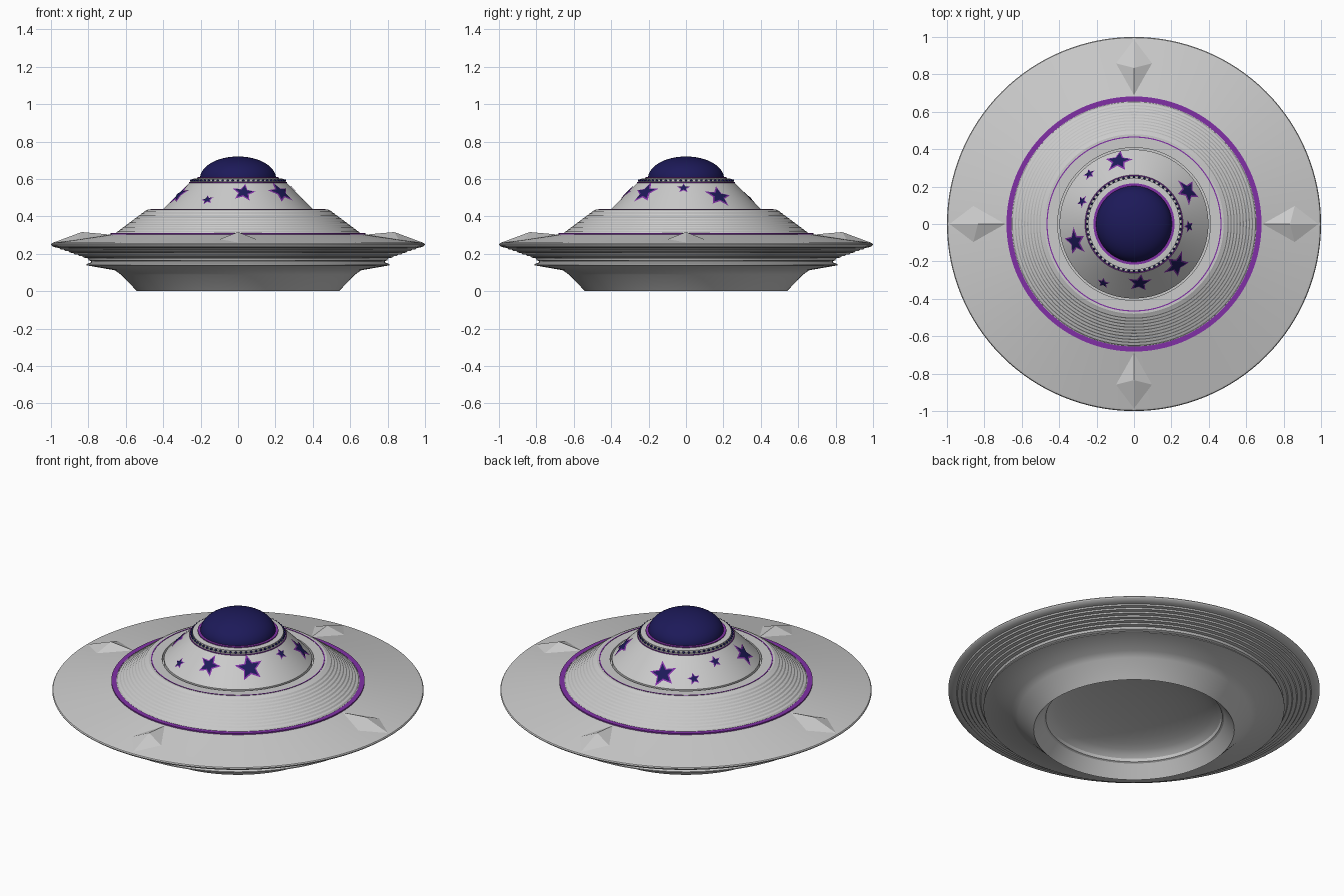
import bpy, bmesh, math
from math import sin, cos, pi

if "Cube" in bpy.data.objects:
    bpy.data.objects.remove(bpy.data.objects["Cube"])

SEG = 128


def material(name, rgb):
    m = bpy.data.materials.new(name)
    m.diffuse_color = (*rgb, 1)
    m.use_nodes = True
    m.node_tree.nodes["Principled BSDF"].inputs["Base Color"].default_value = m.diffuse_color
    return m


NAVY = material("navy", (0.012, 0.01, 0.10))
PURPLE = material("purple", (0.22, 0.03, 0.38))


def finish(name, bm, mat=None, angle=25):
    bmesh.ops.remove_doubles(bm, verts=bm.verts, dist=1e-5)
    bmesh.ops.recalc_face_normals(bm, faces=bm.faces)
    me = bpy.data.meshes.new(name)
    bm.to_mesh(me)
    bm.free()
    ob = bpy.data.objects.new(name, me)
    bpy.context.collection.objects.link(ob)
    if mat:
        me.materials.append(mat)
    bpy.ops.object.select_all(action='DESELECT')
    ob.select_set(True)
    bpy.context.view_layer.objects.active = ob
    bpy.ops.object.shade_smooth_by_angle(angle=math.radians(angle))
    return ob


def lathe(name, profile, mat=None, closed=False):
    """Revolve (radius, z) points about the z axis."""
    bm = bmesh.new()
    vs = [bm.verts.new((r, 0, z)) for r, z in profile]
    n = len(vs)
    edges = [bm.edges.new((vs[i], vs[(i + 1) % n])) for i in range(n if closed else n - 1)]
    bmesh.ops.spin(bm, geom=vs + edges, cent=(0, 0, 0), axis=(0, 0, 1),
                   angle=2 * pi, steps=SEG, use_merge=True)
    return finish(name, bm, mat)


def stairs(r0, z0, r1, z1, n, lag):
    """Stepped slope from one point to another."""
    pts = []
    for i in range(n):
        a, b = i / n, (i + 1) / n
        m = a + (b - a) * 0.5
        pts.append((r0 + (r1 - r0) * a, z0 + (z1 - z0) * a))
        pts.append((r0 + (r1 - r0) * (m - lag / n), z0 + (z1 - z0) * (m + lag / n)))
    return pts + [(r1, z1)]


# Hull: dished underside, keel, ribbed lower saucer, rim, upper saucer, stepped slope, shoulder
bowl = [(0.475 * sin(t), 0.075 + 0.1 * cos(t)) for t in [i * pi / 20 for i in range(11)]]
hull = bowl + [(0.485, 0.07), (0.54, 0.0), (0.625, 0.088), (0.66, 0.112), (0.81, 0.138),
               (0.81, 0.144), (0.785, 0.155), (0.785, 0.16), (0.80, 0.165)]
hull += stairs(0.80, 0.17, 0.975, 0.233, 7, 0.3)
hull += [(0.99, 0.239), (0.998, 0.245), (1.0, 0.25), (0.996, 0.256), (0.985, 0.26), (0.66, 0.307)]
hull += stairs(0.652, 0.31, 0.49, 0.432, 10, 0.15)
hull += [(0.48, 0.437), (0.408, 0.437), (0.408, 0.40), (0.0, 0.40)]
lathe("saucer_hull", hull)

# Upper cone carrying the stars
CONE_R, CONE_Z, TOP_R, TOP_Z = 0.398, 0.44, 0.255, 0.585
lathe("upper_cone", [(0.0, 0.40), (CONE_R, 0.40), (CONE_R, CONE_Z), (TOP_R, TOP_Z),
                     (0.245, 0.585), (0.245, 0.60), (0.215, 0.604), (0.0, 0.604)])

# Dome window
lathe("dome_window", [(0.203 * cos(t), 0.603 + 0.117 * sin(t))
                      for t in [i * pi / 32 for i in range(17)]], NAVY)


# Trim rings
def trim(name, r0, r1, z0, z1, mat):
    lathe(name, [(r0, z0), (r1, z0), (r1, z1), (r0, z1)], mat, closed=True)


trim("saucer_stripe", 0.655, 0.682, 0.300, 0.311, PURPLE)
trim("shoulder_stripe", 0.462, 0.468, 0.43, 0.439, PURPLE)
trim("dome_seal", 0.198, 0.217, 0.59, 0.609, PURPLE)
trim("bead_stripe", 0.24, 0.262, 0.579, 0.583, PURPLE)

# Ring of small studs around the cone top
bm = bmesh.new()
for i in range(56):
    a = 2 * pi * i / 56
    new = bmesh.ops.create_icosphere(bm, subdivisions=1, radius=0.0075)["verts"]
    bmesh.ops.translate(bm, verts=new, vec=(0.251 * cos(a), 0.251 * sin(a), 0.591))
finish("collar_studs", bm, NAVY, 60)

# Four raised fairings on the upper saucer
bm = bmesh.new()
for k in range(4):
    a = k * pi / 2

    def at(r, t, z):
        return bm.verts.new((r * cos(a) - t * sin(a), r * sin(a) + t * cos(a), z))

    peak = at(0.835, 0, 0.316)
    base = [at(0.985, 0, 0.2605), at(0.86, 0.1, 0.276), at(0.69, 0, 0.303), at(0.86, -0.1, 0.276)]
    for i in range(4):
        bm.faces.new((peak, base[i], base[(i + 1) % 4]))
finish("saucer_fairings", bm, None, 20)


# Stars wrapped on the cone
def star(name, x, y, size, turn, lift, mat):
    rc, ac = math.hypot(x, y), math.atan2(y, x)
    tips = [(size * (1 if i % 2 == 0 else 0.45), turn + pi / 2 + i * pi / 5) for i in range(10)]
    tips = [(s * cos(t), s * sin(t)) for s, t in tips]
    outline = []
    for i in range(10):
        p, q = tips[i], tips[(i + 1) % 10]
        outline += [p, ((p[0] + q[0]) / 2, (p[1] + q[1]) / 2)]
    bm = bmesh.new()

    def wrap(u, v):
        r = rc - v * 0.7
        z = CONE_Z + (CONE_R - r) * (TOP_Z - CONE_Z) / (CONE_R - TOP_R)
        ang = ac + u / r
        r += lift * 0.7
        return bm.verts.new((r * cos(ang), r * sin(ang), z + lift * 0.7))

    rings = [[wrap(u * f, v * f) for u, v in outline] for f in (0.35, 0.7, 1.0)]
    mid = wrap(0, 0)
    n = len(outline)
    for i in range(n):
        j = (i + 1) % n
        bm.faces.new((mid, rings[0][i], rings[0][j]))
        for lo, hi in zip(rings, rings[1:]):
            bm.faces.new((lo[i], hi[i], hi[j], lo[j]))
    finish(name, bm, mat, 40)


STARS = [(-0.083, 0.334, 0.078, 0.3), (0.286, 0.174, 0.078, -0.2), (-0.238, 0.265, 0.036, 0.2),
         (-0.275, 0.12, 0.036, 0.1), (-0.313, -0.094, 0.078, 0.2), (0.291, -0.013, 0.036, 0.0),
         (0.227, -0.217, 0.08, 0.1), (0.03, -0.313, 0.066, -0.2), (-0.163, -0.313, 0.036, 0.3)]
for i, (x, y, s, t) in enumerate(STARS, 1):
    star(f"star_border_{i}", x, y, s, t, 0.003, PURPLE)
    star(f"star_fill_{i}", x, y, s * 0.76, t, 0.006, NAVY)
